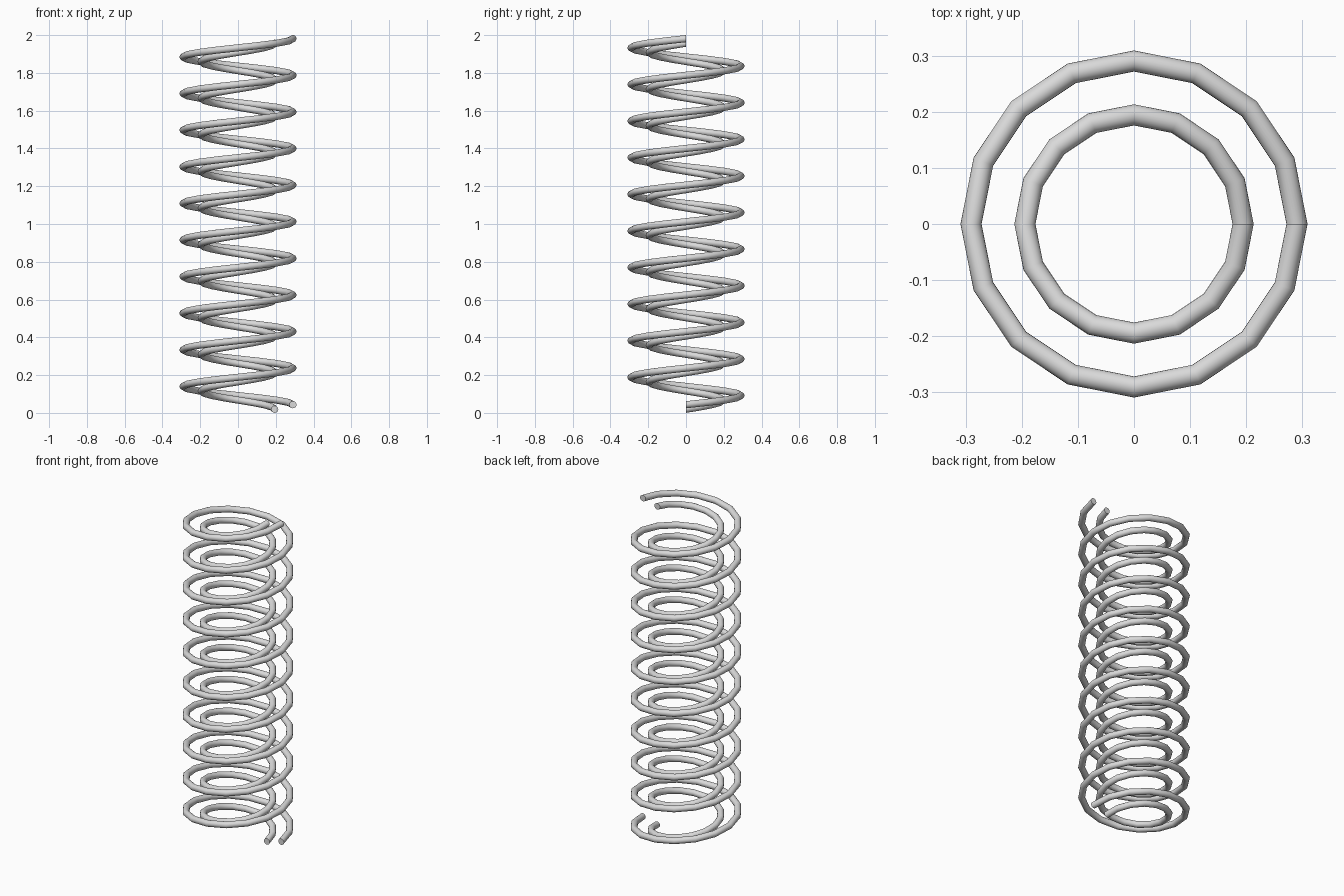
import bpy, bmesh, math

if "Cube" in bpy.data.objects:
    bpy.data.objects.remove(bpy.data.objects["Cube"])

STEPS = 16        # segments per turn
TURNS = 10
PITCH = 0.1938
WIRE = 0.0188     # wire radius
SIDES = 24        # sides of the wire section

steel = bpy.data.materials.new("light grey steel")
steel.diffuse_color = (0.7, 0.7, 0.7, 1.0)
steel.use_nodes = True
steel.node_tree.nodes["Principled BSDF"].inputs["Base Color"].default_value = steel.diffuse_color


def coil(name, radius, z0):
    """Sweep an upright round section around z, climbing one pitch per turn."""
    bm = bmesh.new()
    rings = []
    for i in range(STEPS * TURNS + 1):
        a = 2 * math.pi * i / STEPS
        ring = []
        for j in range(SIDES):
            b = 2 * math.pi * j / SIDES
            r = radius + WIRE * math.cos(b)
            z = z0 + PITCH * i / STEPS + WIRE * math.sin(b)
            ring.append(bm.verts.new((r * math.cos(a), r * math.sin(a), z)))
        rings.append(ring)
    for r0, r1 in zip(rings, rings[1:]):
        for j in range(SIDES):
            k = (j + 1) % SIDES
            bm.faces.new((r0[j], r0[k], r1[k], r1[j]))
    # closed wire ends
    bm.faces.new(rings[0][::-1])
    bm.faces.new(rings[-1])
    bmesh.ops.recalc_face_normals(bm, faces=bm.faces)
    me = bpy.data.meshes.new(name)
    bm.to_mesh(me)
    bm.free()
    me.materials.append(steel)
    ob = bpy.data.objects.new(name, me)
    bpy.context.collection.objects.link(ob)
    bpy.ops.object.select_all(action='DESELECT')
    ob.select_set(True)
    bpy.context.view_layer.objects.active = ob
    bpy.ops.object.shade_smooth_by_angle(angle=math.radians(30))
    return ob


# Two nested springs
coil("outer_spring", 0.2905, 0.0432)
coil("inner_spring", 0.1945, 0.0190)
